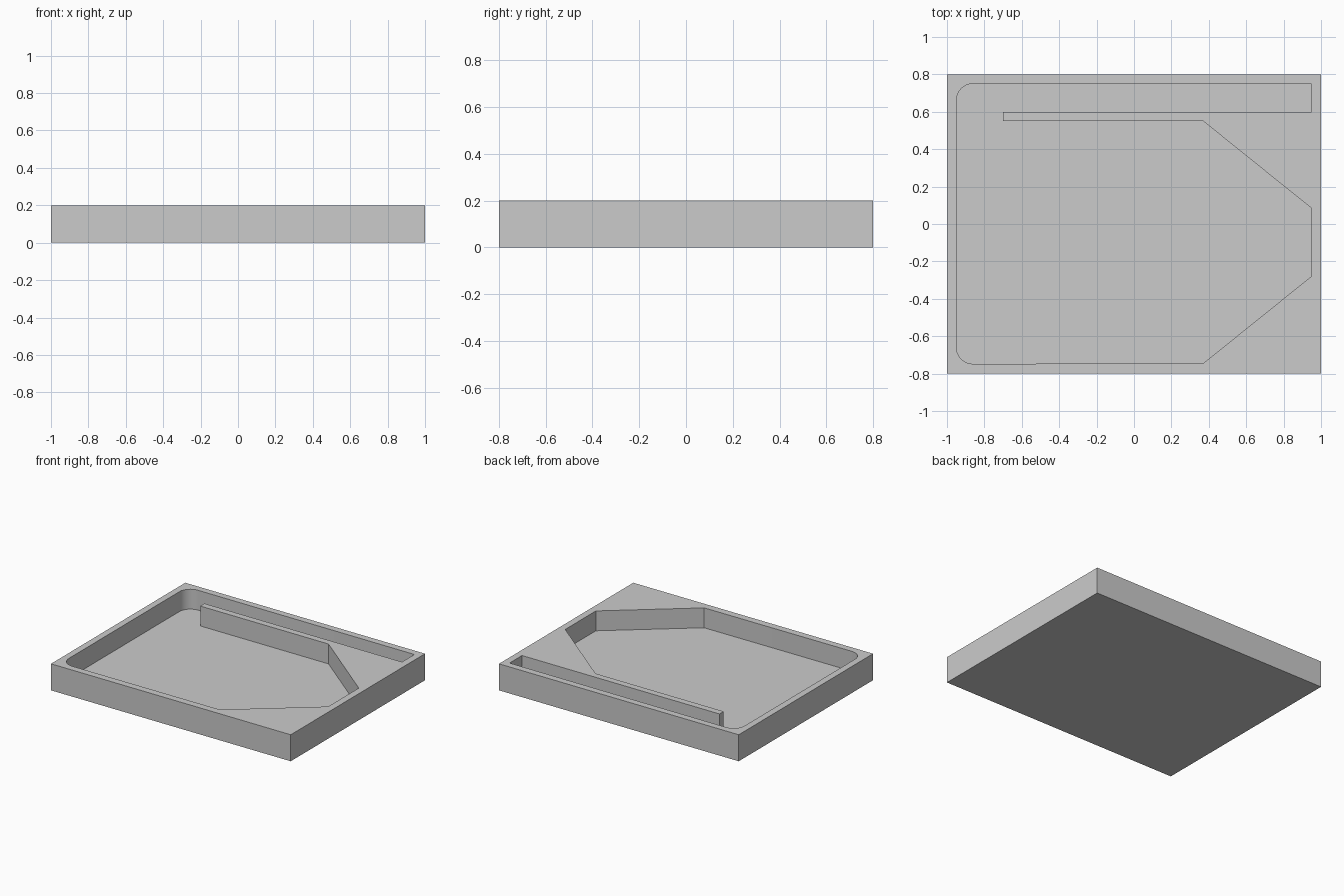
import bpy, bmesh, math

if "Cube" in bpy.data.objects:
    bpy.data.objects.remove(bpy.data.objects["Cube"])

FLOOR, TOP = 0.05, 0.2


def prism(name, outline, z0, z1):
    """Extrude a closed counter-clockwise outline between two heights."""
    bm = bmesh.new()
    face = bm.faces.new([bm.verts.new((x, y, z0)) for x, y in outline])
    ext = bmesh.ops.extrude_face_region(bm, geom=[face])
    for v in ext["geom"]:
        if isinstance(v, bmesh.types.BMVert):
            v.co.z = z1
    bmesh.ops.recalc_face_normals(bm, faces=bm.faces)
    mesh = bpy.data.meshes.new(name)
    bm.to_mesh(mesh)
    bm.free()
    obj = bpy.data.objects.new(name, mesh)
    bpy.context.collection.objects.link(obj)
    return obj


def arc(cx, cy, r, start, steps=8):
    """Quarter-circle corner, counter-clockwise from the start angle."""
    angles = [math.radians(start + 90 * i / steps) for i in range(steps + 1)]
    return [(cx + r * math.cos(a), cy + r * math.sin(a)) for a in angles]


# Outer block of the tray
tray = prism("tray", [(-1, -0.8), (1, -0.8), (1, 0.8), (-1, 0.8)], 0, TOP)

# Pocket: rounded left corners, angled right end, narrow channel behind a divider
R = 0.09
pocket_outline = (
    [(0.37, -0.745), (0.948, -0.28), (0.948, 0.085), (0.37, 0.55),
     (-0.7, 0.55), (-0.7, 0.6), (0.948, 0.6), (0.948, 0.748)]
    + arc(-0.95 + R, 0.75 - R, R, 90)
    + arc(-0.95 + R, -0.748 + R, R, 180)
)
cutter = prism("pocket_cutter", pocket_outline, FLOOR, TOP + 0.1)
cutter.hide_render = True

# Cut the pocket out of the block
cut = tray.modifiers.new("pocket", 'BOOLEAN')
cut.operation = 'DIFFERENCE'
cut.solver = 'EXACT'
cut.object = cutter
bpy.context.view_layer.objects.active = tray
tray.select_set(True)
bpy.ops.object.modifier_apply(modifier=cut.name)
bpy.data.objects.remove(cutter, do_unlink=True)

# Smooth only the rounded corners
bpy.ops.object.shade_smooth_by_angle(angle=math.radians(30))
